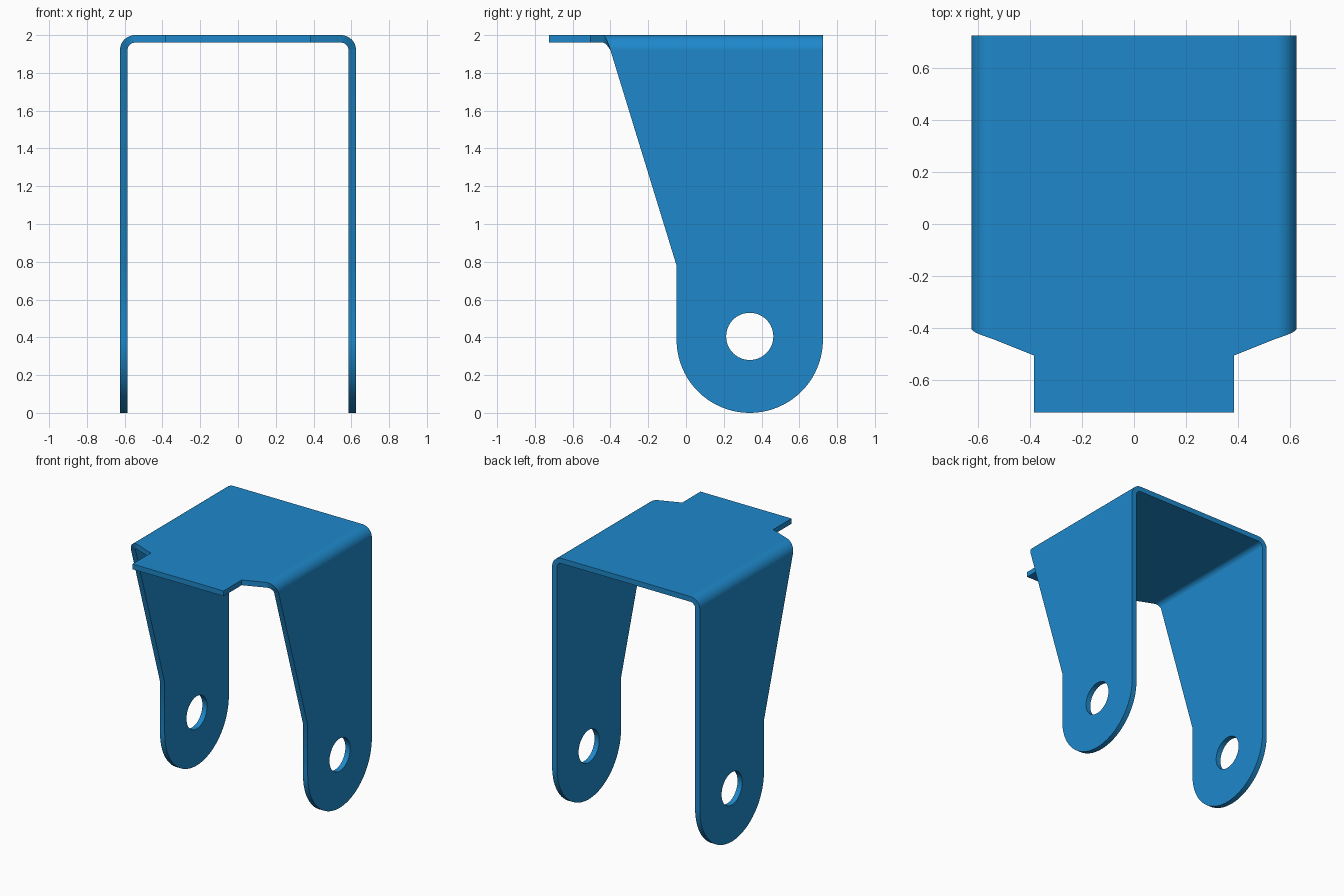
import bpy, bmesh, math
from mathutils import Vector

if "Cube" in bpy.data.objects:
    bpy.data.objects.remove(bpy.data.objects["Cube"])

T = 0.04                      # sheet thickness
A, R = 0.545, 0.08            # half width of the flat top, outer bend radius
L = R * math.pi / 2           # bend length on the outer skin
H = 2.0
STEPS = 12


def s_of(z):
    """Unfolded distance from the centre line for a height on the leg."""
    return A + L + (H - R) - z


def bend(co):
    """Fold a point of the flat sheet (s, y, depth) into the U shape."""
    s, y, d = abs(co.x), co.y, -co.z
    side = 1 if co.x >= 0 else -1
    if s <= A:
        x, z = s, H - d
    elif s < A + L:
        t = (s - A) / R
        x, z = A + (R - d) * math.sin(t), H - R + (R - d) * math.cos(t)
    else:
        x, z = A + R - d, H - R - (s - A - L)
    return Vector((side * x, y, z))


def loop(bm, pts):
    vs = [bm.verts.new((s, y, 0)) for s, y in pts]
    return [bm.edges.new((vs[i], vs[(i + 1) % len(vs)])) for i in range(len(vs))]


# Half outline of the unfolded sheet: front tab, shoulder, tapered leg, round foot
half = [(0.385, -0.725), (0.385, -0.505), (A, -0.441), (A + L, -0.40), (s_of(0.78), -0.05)]
r, cy = 0.3875, 0.3375
for i in range(41):
    t = math.pi * i / 40
    half.append((s_of(r - r * math.sin(t)), cy - r * math.cos(t)))
outline = half + [(-s, y) for s, y in reversed(half)]

bm = bmesh.new()
edges = loop(bm, outline)

# Pivot holes in both legs
for side in (1, -1):
    edges += loop(bm, [(side * (s_of(0.405) + 0.125 * math.cos(2 * math.pi * i / 40)),
                        cy + 0.125 * math.sin(2 * math.pi * i / 40)) for i in range(40)])
bmesh.ops.triangle_fill(bm, use_beauty=True, use_dissolve=False, edges=edges, normal=(0, 0, 1))

# Thickness
ext = bmesh.ops.extrude_face_region(bm, geom=bm.faces[:], use_keep_orig=True)
for v in ext["geom"]:
    if isinstance(v, bmesh.types.BMVert):
        v.co.z = -T

# Cuts along the two bends, then fold
for side in (1, -1):
    for i in range(STEPS + 1):
        bmesh.ops.bisect_plane(bm, geom=bm.verts[:] + bm.edges[:] + bm.faces[:], dist=1e-5,
                               plane_co=(side * (A + L * i / STEPS), 0, 0), plane_no=(1, 0, 0))
for v in bm.verts:
    v.co = bend(v.co)
bmesh.ops.recalc_face_normals(bm, faces=bm.faces[:])

mesh = bpy.data.meshes.new("folded_bracket")
bm.to_mesh(mesh)
bm.free()
bracket = bpy.data.objects.new("folded_bracket", mesh)
bpy.context.collection.objects.link(bracket)

# Smooth bends, crisp sheet edges
bpy.context.view_layer.objects.active = bracket
bracket.select_set(True)
bpy.ops.object.shade_smooth_by_angle(angle=math.radians(30))
wn = bracket.modifiers.new("flat_normals", 'WEIGHTED_NORMAL')
wn.keep_sharp = True

blue = bpy.data.materials.new("blue_paint")
blue.diffuse_color = (0.013, 0.25, 0.6, 1)
blue.use_nodes = True
blue.node_tree.nodes["Principled BSDF"].inputs["Base Color"].default_value = blue.diffuse_color
mesh.materials.append(blue)
